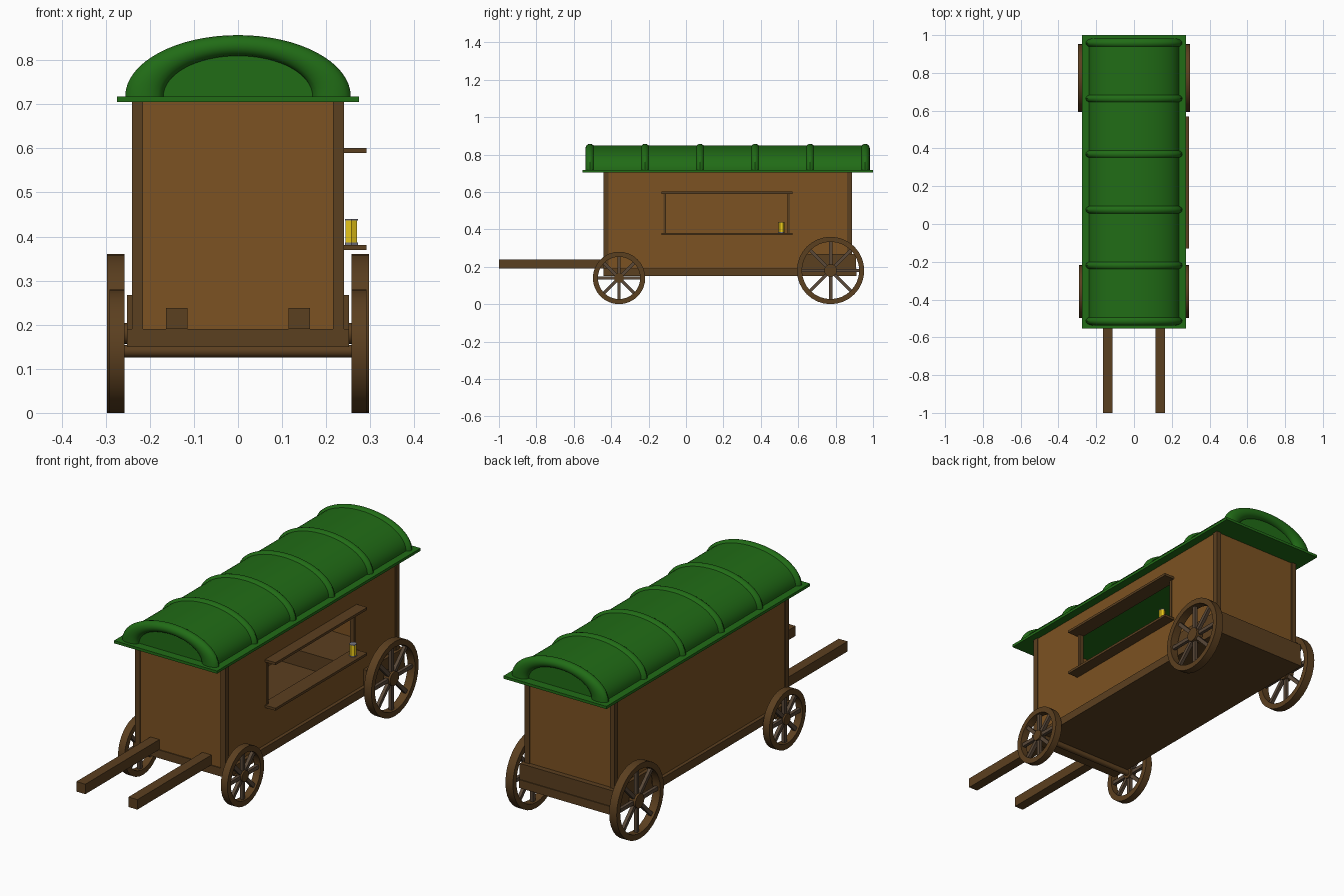
import bpy, bmesh
from math import sin, cos, pi
from mathutils import Matrix

if "Cube" in bpy.data.objects:
    bpy.data.objects.remove(bpy.data.objects["Cube"])


def material(name, rgb):
    m = bpy.data.materials.new(name)
    m.diffuse_color = (*rgb, 1)
    m.use_nodes = True
    m.node_tree.nodes["Principled BSDF"].inputs["Base Color"].default_value = m.diffuse_color
    return m


WALL = material("wall_wood", (0.20, 0.085, 0.016))
TRIM = material("dark_wood", (0.105, 0.05, 0.014))
SPOKE = material("spoke_wood", (0.10, 0.065, 0.04))
GREEN = material("roof_green", (0.015, 0.15, 0.008))
YELLOW = material("lantern_glow", (0.85, 0.6, 0.01))
METAL = material("lantern_metal", (0.2, 0.2, 0.24))


def finish(bm, name, mat, smooth=False):
    bmesh.ops.recalc_face_normals(bm, faces=bm.faces)
    me = bpy.data.meshes.new(name)
    bm.to_mesh(me)
    bm.free()
    ob = bpy.data.objects.new(name, me)
    bpy.context.collection.objects.link(ob)
    me.materials.append(mat)
    if smooth:
        bpy.ops.object.select_all(action='DESELECT')
        ob.select_set(True)
        bpy.context.view_layer.objects.active = ob
        bpy.ops.object.shade_smooth_by_angle(angle=0.6)
    return ob


def box(name, mat, x, y, z):
    """Box from (min, max) pairs."""
    bm = bmesh.new()
    bmesh.ops.create_cube(bm, size=1)
    for v in bm.verts:
        v.co = [(a + b) / 2 + c * (b - a) for (a, b), c in zip((x, y, z), v.co)]
    return finish(bm, name, mat)


def cylinder(name, mat, centre, r, depth, sides, along_x=True):
    bm = bmesh.new()
    rot = Matrix.Rotation(pi / 2, 4, 'Y') if along_x else Matrix()
    bmesh.ops.create_cone(bm, cap_ends=True, segments=sides, radius1=r, radius2=r,
                          depth=depth, matrix=Matrix.Translation(centre) @ rot)
    return finish(bm, name, mat, smooth=sides > 8)


def sweep(name, mat, rings, closed):
    """Skin a list of equal point rings; closed joins last to first."""
    bm = bmesh.new()
    vs = [[bm.verts.new(p) for p in ring] for ring in rings]
    n = len(vs[0])
    for i in range(len(vs) if closed else len(vs) - 1):
        a, b = vs[i], vs[(i + 1) % len(vs)]
        for k in range(n):
            bm.faces.new((a[k], a[(k + 1) % n], b[(k + 1) % n], b[k]))
    if not closed:
        bm.faces.new(vs[0])
        bm.faces.new(vs[-1])
    return finish(bm, name, mat, smooth=True)


# Floor, rear bolster and shafts
box("floor_platform", TRIM, (-.252, .252), (-.44, .912), (.15, .19))
box("rear_bolster", TRIM, (-.252, .252), (.62, .908), (.19, .267))
for s in (-1, 1):
    box("shaft", TRIM, (s * .139 - .024, s * .139 + .024), (-1, -.42), (.19, .238))

# Walls, with a serving window on the right side
TOP = .708
box("front_wall", WALL, (-.232, .232), (-.435, -.42), (.19, TOP))
box("back_wall", WALL, (-.232, .232), (.867, .882), (.19, TOP))
box("left_wall", WALL, (-.235, -.22), (-.42, .867), (.19, TOP))
R = (.22, .235)
box("right_wall_below", WALL, R, (-.42, .867), (.19, .38))
box("right_wall_above", WALL, R, (-.42, .867), (.59, TOP))
box("right_wall_front", WALL, R, (-.42, -.12), (.38, .59))
box("right_wall_back", WALL, R, (.555, .867), (.38, .59))
for x in (-.241, .215):
    for y in (-.441, .861):
        box("corner_post", TRIM, (x, x + .026), (y, y + .027), (.19, TOP))

# Window frame and counter
box("counter_shelf", TRIM, (.215, .291), (-.13, .57), (.369, .381))
box("window_awning", TRIM, (.215, .291), (-.13, .57), (.589, .601))
for y in (-.12, .543):
    box("window_jamb", TRIM, (.217, .239), (y, y + .012), (.381, .589))

# Lantern on the counter
LX, LY = .257, .51
cylinder("lantern_base", METAL, (LX, LY, .3835), .017, .005, 6, False)
cylinder("lantern_glass", YELLOW, (LX, LY, .411), .0155, .051, 6, False)
cylinder("lantern_cap", METAL, (LX, LY, .438), .017, .004, 6, False)

# Roof: eave plate, elliptical vault and half-ring hoops
box("roof_eave", GREEN, (-.275, .275), (-.553, 1), (.705, .718))
BASE, SX = .718, 1.84
arc = [pi * i / 32 for i in range(33)]
sweep("roof_vault", GREEN,
      [[(.13 * SX * cos(a), y, BASE + .13 * sin(a)) for a in arc] for y in (-.512, .957)], False)
tube = [2 * pi * i / 16 for i in range(16)]
for i in range(6):
    y = -.513 + i * .2942
    sweep("roof_hoop", GREEN,
          [[((.1155 + .0235 * cos(t)) * SX * cos(a), y + .0245 * sin(t),
             BASE + (.1155 + .0235 * cos(t)) * sin(a)) for t in tube] for a in arc], False)


# Spoked wheels and axles
def wheel(name, x0, x1, y, r):
    circle = [2 * pi * i / 32 for i in range(32)]
    inner = r - .027
    profile = [(x0, r), (x1, r), (x1, inner), (x0, inner)]
    sweep(name + "_rim", TRIM,
          [[(x, y + q * cos(a), r + q * sin(a)) for x, q in profile] for a in circle], True)
    mid = (x0 + x1) / 2
    cylinder(name + "_hub", TRIM, (mid, y, r), r * .19, abs(x1 - x0) * .9, 16)
    for i in range(4):
        ob = box(name + "_spoke", SPOKE, (-.008, .008), (-.009, .009), (-inner - .005, inner + .005))
        ob.location = (mid, y, r)
        ob.rotation_euler.x = i * pi / 4


for s in (-1, 1):
    side = "right" if s > 0 else "left"
    wheel(side + "_front_wheel", s * .257, s * .292, -.358, .14)
    wheel(side + "_rear_wheel", s * .257, s * .297, .773, .18)
cylinder("front_axle", TRIM, (0, -.358, .14), .014, .53, 16)
cylinder("rear_axle", TRIM, (0, .773, .18), .024, .53, 16)
